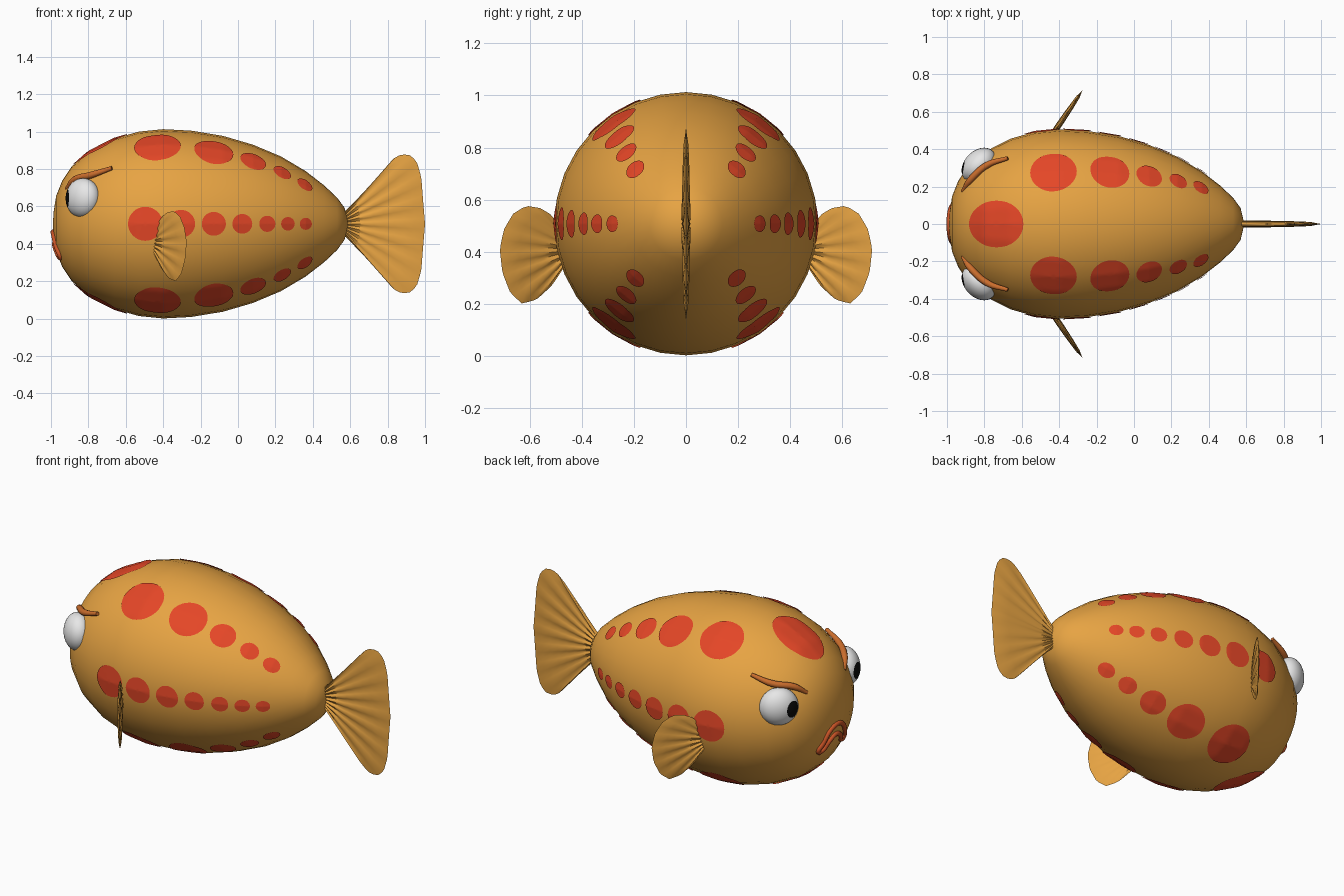
import bpy, bmesh, math
from mathutils import Vector

if "Cube" in bpy.data.objects:
    bpy.data.objects.remove(bpy.data.objects["Cube"])

CZ = 0.507  # height of the body axis


def material(name, rgb):
    m = bpy.data.materials.new(name)
    m.diffuse_color = (*rgb, 1)
    m.use_nodes = True
    m.node_tree.nodes["Principled BSDF"].inputs["Base Color"].default_value = m.diffuse_color
    return m


GOLD = material("golden orange", (0.80, 0.37, 0.056))
RED = material("spot red", (0.78, 0.062, 0.02))
LIP = material("lip rust", (0.60, 0.09, 0.02))
BROW = material("brow orange", (0.60, 0.155, 0.026))
WHITE = material("eye white", (0.82, 0.82, 0.82))
BLACK = material("pupil black", (0.003, 0.003, 0.003))


def make(name, verts, faces, mats, angle=60):
    me = bpy.data.meshes.new(name)
    me.from_pydata([tuple(v) for v in verts], [], faces)
    bm = bmesh.new()
    bm.from_mesh(me)
    bmesh.ops.remove_doubles(bm, verts=bm.verts, dist=1e-5)
    bmesh.ops.recalc_face_normals(bm, faces=bm.faces)
    bm.to_mesh(me)
    bm.free()
    ob = bpy.data.objects.new(name, me)
    bpy.context.collection.objects.link(ob)
    for m in mats:
        me.materials.append(m)
    bpy.ops.object.select_all(action='DESELECT')
    ob.select_set(True)
    bpy.context.view_layer.objects.active = ob
    bpy.ops.object.shade_smooth_by_angle(angle=math.radians(angle))
    return ob


# Body: profile (x, radius) turned around the x axis
profile = [(-0.99, 0), (-0.985, 0.07), (-0.972, 0.15), (-0.94, 0.23), (-0.89, 0.305),
           (-0.80, 0.385), (-0.66, 0.456), (-0.53, 0.493), (-0.40, 0.506), (-0.25, 0.498),
           (-0.08, 0.470), (0.08, 0.423), (0.23, 0.360), (0.36, 0.283), (0.46, 0.206),
           (0.53, 0.140), (0.57, 0.085), (0.59, 0.0)]
SEG = 32
verts = [(x, r * math.sin(2 * math.pi * i / SEG), CZ + r * math.cos(2 * math.pi * i / SEG))
         for x, r in profile for i in range(SEG)]
faces = [(j * SEG + i, j * SEG + (i + 1) % SEG, (j + 1) * SEG + (i + 1) % SEG, (j + 1) * SEG + i)
         for j in range(len(profile) - 1) for i in range(SEG)]
body = make("body", verts, faces, [GOLD], 80)


def on_body(p, lift=0.0):
    ok, loc, nor, _ = body.closest_point_on_mesh(Vector(p))
    return loc + nor * lift, nor


def radius_at(x):
    for (x0, r0), (x1, r1) in zip(profile, profile[1:]):
        if x0 <= x <= x1:
            return r0 + (r1 - r0) * (x - x0) / (x1 - x0)


# Spots: thin round plates laid on the body surface
def spot(name, x, deg, rx, rt):
    a, r = math.radians(deg), radius_at(x)
    radial = Vector((0, math.sin(a), math.cos(a)))
    slope = (radius_at(x + 0.03) - radius_at(x - 0.03)) / 0.06
    along = Vector((1, 0, 0)) + radial * slope
    across = Vector((0, math.cos(a), -math.sin(a)))
    c = Vector((x, 0, CZ)) + radial * r
    n, rings = 32, 6
    vs, fs = [on_body(c, 0.005)[0]], []
    for k in range(1, rings + 1):
        for i in range(n):
            t = 2 * math.pi * i / n
            p = c + (along * (rx * math.cos(t)) + across * (rt * math.sin(t))) * (k / rings)
            # drop the point radially onto the surface of revolution
            d = Vector((0, p.y, p.z - CZ)).normalized()
            q = Vector((p.x, 0, CZ)) + d * radius_at(p.x)
            vs.append(on_body(q, 0.005)[0])
    for i in range(n):
        fs.append((0, 1 + i, 1 + (i + 1) % n))
        for k in range(rings - 1):
            b = 1 + k * n
            fs.append((b + i, b + n + i, b + n + (i + 1) % n, b + (i + 1) % n))
    ob = make(name, vs, fs, [RED])
    mid = ob.data.polygons[0]
    if mid.normal.dot(radial) < 0:
        ob.data.flip_normals()


upper = [(-0.43, 34, .124), (-0.13, 36, .104), (0.08, 37.5, .068), (0.235, 40, .046), (0.355, 43, .04)]
middle = [(-0.495, .092), (-0.305, .075), (-0.13, .064), (0.022, .053), (0.155, .043),
          (0.265, .036), (0.36, .032)]
for s in (1, -1):
    for x, deg, r in upper:
        spot("upper_spot", x, s * deg, r, r)
        spot("lower_spot", x, s * (180 - deg), r, r)
    for x, r in middle:
        spot("side_spot", x, s * 90, r, r)
for deg in (0, 180):
    spot("head_spot", -0.735, deg, 0.145, 0.13)


# Fins: ridged sheets lofted between a root line and a tip line
def resample(pts, n):
    pts = [Vector(p) for p in pts]
    acc = [0]
    for a, b in zip(pts, pts[1:]):
        acc.append(acc[-1] + (b - a).length)
    out = []
    for i in range(n + 1):
        d, k = acc[-1] * i / n, 0
        while k < len(pts) - 2 and acc[k + 1] < d:
            k += 1
        out.append(pts[k].lerp(pts[k + 1], (d - acc[k]) / (acc[k + 1] - acc[k])))
    return out


def fin(name, root, tip, place, normal, ridges, thick):
    n, m = ridges * 4, 8
    ra, ta = resample(root, n), resample(tip, n)
    vs, fs = [], []
    for side in (1, -1):
        base = len(vs)
        for i in range(n + 1):
            edge = math.sin(math.pi * i / n) ** 0.5 if 0 < i < n else 0
            wave = 0.45 + 0.55 * (0.5 - 0.5 * math.cos(2 * math.pi * ridges * i / n))
            for j in range(m + 1):
                s = j / m
                p = ra[i].lerp(ta[i], s)
                h = thick * edge * wave * (0 if j == m else 1 - 0.6 * s ** 3)
                vs.append(place(p) + normal * (side * h))
        for i in range(n):
            for j in range(m):
                k = base + i * (m + 1) + j
                fs.append((k, k + 1, k + m + 2, k + m + 1))
    make(name, vs, fs, [GOLD], 50)


half = [(0.72, 0.217), (0.83, 0.348), (0.875, 0.373), (0.92, 0.366), (0.955, 0.335),
        (0.98, 0.25), (0.99, 0.12)]
tail_tip = half + [(1.0, 0)] + [(x, -z) for x, z in reversed(half)]
fin("tail_fin", [(0.565, 0.06), (0.565, -0.06)], tail_tip,
    lambda p: Vector((p.x, 0, CZ + p.y)), Vector((0, 1, 0)), 11, 0.018)

side_tip = [(0.485, 0.49), (0.515, 0.54), (0.56, 0.567), (0.615, 0.576), (0.665, 0.545), (0.70, 0.485),
            (0.716, 0.41), (0.706, 0.32), (0.675, 0.24), (0.63, 0.20), (0.575, 0.215), (0.52, 0.265),
            (0.485, 0.325)]
for s in (1, -1):
    fin("side_fin", [(0.455, 0.45), (0.455, 0.36)], side_tip,
        lambda p: Vector((-0.435 + (p.x - 0.48) * 0.68, s * p.x, p.y)),
        Vector((0.82, -0.57 * s, 0)), 9, 0.016)

# Eyes: flattened balls with a black cap of faces looking forward
for s in (1, -1):
    n = Vector((-0.72, 0.69 * s, 0.05)).normalized()
    c = Vector((-0.83, 0.315 * s, 0.645))
    vs, fs, N, M = [], [], 28, 20
    for j in range(M + 1):
        t = math.pi * j / M
        for i in range(N):
            a = 2 * math.pi * i / N
            p = Vector((-math.cos(t), math.sin(t) * math.cos(a), math.sin(t) * math.sin(a)))
            p -= n * (p.dot(n) * 0.28)
            vs.append(c + p * 0.106)
    fs = [(j * N + i, j * N + (i + 1) % N, (j + 1) * N + (i + 1) % N, (j + 1) * N + i)
          for j in range(M) for i in range(N)]
    eye = make("eye", vs, fs, [WHITE, BLACK])
    for k, f in enumerate(eye.data.polygons):
        p = f.center - c
        p += n * (p.dot(n) * (1 / 0.72 - 1))  # undo the flattening
        if -p.normalized().x > math.cos(math.radians(27)):
            f.material_index = 1


# Brows and lips: round tubes along smooth curves
def tube(name, pts, radius, mat, closed=False, radii=None):
    cu = bpy.data.curves.new(name, 'CURVE')
    cu.dimensions = '3D'
    cu.bevel_depth, cu.bevel_resolution, cu.use_fill_caps = radius, 3, True
    sp = cu.splines.new('BEZIER')
    sp.bezier_points.add(len(pts) - 1)
    sp.use_cyclic_u, sp.resolution_u = closed, 6
    for i, (bp, p) in enumerate(zip(sp.bezier_points, pts)):
        bp.co = p
        bp.handle_left_type = bp.handle_right_type = 'AUTO'
        bp.radius = radii[i] if radii else 1
    cu.materials.append(mat)
    bpy.context.collection.objects.link(bpy.data.objects.new(name, cu))


for s in (1, -1):
    tube("brow", [(-0.915, 0.175 * s, 0.695), (-0.875, 0.235 * s, 0.742), (-0.785, 0.315 * s, 0.768),
                  (-0.675, 0.352 * s, 0.805)], 0.018, BROW, radii=[0.6, 1, 1, 0.6])

lip = [(0, 0.462), (0.06, 0.440), (0.105, 0.375), (0.125, 0.312), (0.09, 0.318), (0.05, 0.375), (0, 0.398)]
loop = lip + [(-y, z) for y, z in reversed(lip[1:-1])]
tube("lips", [on_body((-1.0, y, z), 0.002)[0] for y, z in loop], 0.014, LIP, closed=True)
